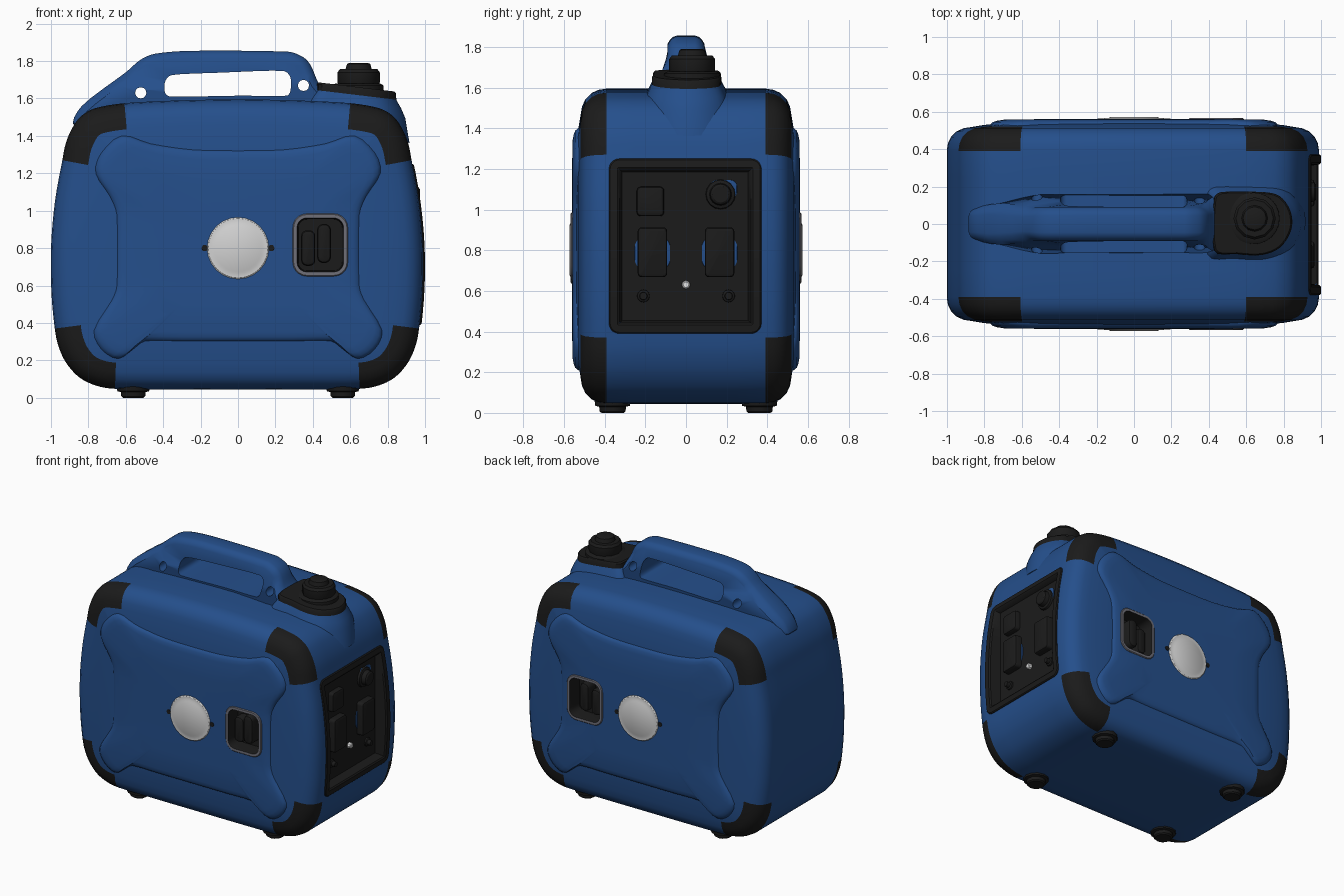
import bpy, bmesh, math
from mathutils import Vector

if "Cube" in bpy.data.objects:
    bpy.data.objects.remove(bpy.data.objects["Cube"])


def material(name, rgb):
    m = bpy.data.materials.new(name)
    m.diffuse_color = (*rgb, 1)
    m.use_nodes = True
    m.node_tree.nodes["Principled BSDF"].inputs["Base Color"].default_value = m.diffuse_color
    return m


BLUE = material("blue_shell", (0.018, 0.078, 0.26))
BLACK = material("black_plastic", (0.011, 0.011, 0.011))
SILVER = material("light_grey", (0.65, 0.65, 0.65))
GREY = material("frame_grey", (0.16, 0.16, 0.19))
WHITE = material("white", (0.9, 0.9, 0.9))


# ---- outlines (2D) ----
def spline(pts, n=4):
    """Closed smooth curve through the points, counter-clockwise."""
    P = [Vector(p) for p in pts]
    c = len(P)
    if sum(P[i - 1].cross(P[i]) for i in range(c)) < 0:
        P.reverse()
    out = []
    for i in range(c):
        a, b, d, e = P[i - 1], P[i], P[(i + 1) % c], P[(i + 2) % c]
        m1, m2 = (d - a) / 2, (e - b) / 2
        lim = (d - b).length
        m1 = m1.normalized() * min(m1.length, lim)
        m2 = m2.normalized() * min(m2.length, lim)
        for k in range(n):
            t = k / n
            out.append(b * (2*t**3 - 3*t**2 + 1) + m1 * (t**3 - 2*t**2 + t)
                       + d * (3*t**2 - 2*t**3) + m2 * (t**3 - t**2))
    return out


def rrect(cx, cy, w, h, r, step=0.12):
    """Rounded rectangle with its long edges divided."""
    arc = []
    for q, (sx, sy) in enumerate([(1, 1), (-1, 1), (-1, -1), (1, -1)]):
        for k in range(6):
            a = (q + k / 5) * math.pi / 2
            arc.append(Vector((cx + sx * (w/2 - r) + r * math.cos(a), cy + sy * (h/2 - r) + r * math.sin(a))))
    out = []
    for i, p in enumerate(arc):
        q = arc[(i + 1) % len(arc)]
        n = max(1, math.ceil((q - p).length / step))
        out += [p.lerp(q, k / n) for k in range(n)]
    return out


def circle(cx, cy, r, n=24):
    return [Vector((cx + r * math.cos(2*math.pi*k/n), cy + r * math.sin(2*math.pi*k/n))) for k in range(n)]


def front(s):
    return lambda u, v, d: (u, s * d, v)


def side(u, v, d):
    return (d, u, v)


def up(u, v, d):
    return (u, v, d)


def prism(name, outline, stations, place, mats, rule=None, centre=(0, 0)):
    """Loft an outline through stations of (depth, inset, scale about centre)."""
    bm = bmesh.new()
    n, c = len(outline), Vector(centre)
    rings = []
    for d, inset, scale in stations:
        ring = []
        for i, p in enumerate(outline):
            t = (outline[(i + 1) % n] - outline[i - 1]).normalized()
            q = c + (p + Vector((-t.y, t.x)) * inset - c) * scale
            ring.append(bm.verts.new(place(q.x, q.y, d)))
        rings.append(ring)
    for k in range(len(rings) - 1):
        for i in range(n):
            j = (i + 1) % n
            f = bm.faces.new((rings[k][i], rings[k][j], rings[k+1][j], rings[k+1][i]))
            if rule:
                f.material_index = rule(k, (outline[i] + outline[j]) / 2)
    bm.faces.new(rings[0])
    cap = bm.faces.new(rings[-1])
    if rule:
        cap.material_index = rule(len(rings) - 1, c)
    bmesh.ops.recalc_face_normals(bm, faces=bm.faces)
    me = bpy.data.meshes.new(name)
    bm.to_mesh(me)
    bm.free()
    for m in mats:
        me.materials.append(m)
    ob = bpy.data.objects.new(name, me)
    bpy.context.collection.objects.link(ob)
    return ob


def cut(ob, cutters):
    bpy.context.view_layer.objects.active = ob
    for c in cutters:
        m = ob.modifiers.new("cut", 'BOOLEAN')
        m.operation, m.solver, m.object = 'DIFFERENCE', 'EXACT', c
        bpy.ops.object.modifier_apply(modifier=m.name)


def block(name, cx, cy, w, h, r, d0, d1, place, mat, soft=0.015):
    return prism(name, rrect(cx, cy, w, h, r), [(d0, 0, 1), (d1 - soft, 0, 1), (d1 - soft*0.3, soft*0.3, 1), (d1, soft, 1)],
                 place, [mat])


def lathe(name, cx, cy, profile, place, mat, n=24):
    """Round part from (depth, radius) pairs."""
    return prism(name, circle(cx, cy, 1, n), [(d, 0, r) for d, r in profile], place, [mat], centre=(cx, cy))


# ---- main shell with black corner pads ----
half = [(0.3, 0.045), (0.65, 0.048), (0.75, 0.065), (0.84, 0.11), (0.91, 0.19), (0.95, 0.28),
        (0.968, 0.37), (0.985, 0.55), (0.988, 0.8), (0.967, 1.05), (0.928, 1.27), (0.91, 1.36),
        (0.877, 1.44), (0.83, 1.505), (0.755, 1.548), (0.6, 1.575), (0.3, 1.59)]
shell_line = spline([(0, 0.045)] + half + [(0, 1.595)] + [(-1.012 * x, z) for x, z in reversed(half)])
S = [(0, 0, 1), (0.25, 0, 1), (0.39, 0, 1), (0.43, 0.006, 1), (0.465, 0.022, 1), (0.495, 0.052, 1),
     (0.512, 0.09, 1), (0.52, 0.14, 1), (0.53, 0.2, 1), (0.54, 0.2, 0.8), (0.542, 0.2, 0.4)]
S = [(-d, i, s) for d, i, s in reversed(S)] + S[1:]


def pad_rule(k, p):
    if k + 1 >= len(S):
        return 0
    edge = all(abs(S[j][0]) >= 0.385 and S[j][1] <= 0.145 for j in (k, k + 1))
    corner = (p.y > 1.27 and abs(p.x) > 0.605) or (p.y < 0.37 and abs(p.x) > 0.655)
    return int(edge and corner)


shell = prism("shell", shell_line, S, front(1), [BLUE, BLACK], pad_rule, (0, 0.8))

# ---- raised cover panels, windows and round badges, front and back ----
panel_half = [(0.3, 0.3), (0.5, 0.3), (0.56, 0.26), (0.64, 0.21), (0.73, 0.26), (0.77, 0.36), (0.68, 0.52),
              (0.655, 0.6), (0.655, 0.98), (0.69, 1.08), (0.76, 1.2), (0.73, 1.31), (0.62, 1.4), (0.47, 1.36), (0.25, 1.33)]
panel_line = spline([(0, 0.3)] + panel_half + [(0, 1.325)] + [(-x, z) for x, z in reversed(panel_half)], 3)
cutters = []
for s, tag in ((-1, "front"), (1, "back")):
    F = front(s)
    panel = prism(tag + "_cover", panel_line,
                  [(0.5, 0, 1.01), (0.53, 0, 1), (0.545, 0, 0.98), (0.552, 0, 0.95), (0.558, 0, 0.9), (0.561, 0, 0.6)],
                  F, [BLUE], centre=(0, 0.8))
    hole = prism("window_cutter", rrect(0.44, 0.817, 0.27, 0.31, 0.06), [(0.45, 0, 1), (0.7, 0, 1)], F, [BLUE])
    cut(panel, [hole])
    cutters.append(hole)
    prism(tag + "_window", rrect(0.44, 0.817, 0.295, 0.335, 0.075),
          [(0.43, 0, 1), (0.562, 0, 1), (0.567, 0.005, 1), (0.567, 0.023, 1), (0.555, 0.026, 1), (0.46, 0.03, 1)],
          F, [GREY, BLACK], lambda k, p: int(k >= 3), (0.44, 0.817))
    block(tag + "_window_lever", 0.375, 0.8, 0.075, 0.19, 0.03, 0.455, 0.53, F, BLACK, 0.02)
    block(tag + "_window_knob", 0.46, 0.825, 0.075, 0.21, 0.035, 0.455, 0.545, F, BLACK, 0.02)
    lathe(tag + "_badge", 0, 0.8, [(0.54, 0.165), (0.562, 0.165), (0.567, 0.158), (0.567, 0.135), (0.572, 0.125)], F, SILVER)
    for x in (-0.178, 0.178):
        lathe(tag + "_badge_notch", x, 0.8, [(0.54, 0.02), (0.564, 0.018)], F, BLACK, 6)


# ---- control panel on the right end ----
def bulge(u, v, d):
    """Depth measured from the curved end of the shell."""
    return (1.0 - 0.2 * (v - 0.7) ** 2 + d, u, v)


def cup(u, v, d):
    return (0.915, u, v) if d < -0.5 else bulge(u, v, d)


recess = prism("panel_cutter", rrect(0, 0.83, 0.69, 0.78, 0.04), [(0.905, 0, 1), (1.2, 0, 1)], side, [BLUE])
prism("control_panel", rrect(-0.004, 0.82, 0.75, 0.86, 0.05, 0.08),
      [(-0.13, 0, 1), (-0.006, 0, 1), (0, 0.006, 1), (0, 0.042, 1), (-0.008, 0.052, 1), (-1, 0.065, 1)],
      cup, [BLACK], centre=(0, 0.82))
block("square_socket", -0.175, 1.04, 0.135, 0.145, 0.02, 0.91, 0.955, side, BLACK)
lathe("round_switch", 0.17, 1.075, [(0.91, 0.075), (0.93, 0.07), (0.935, 0.055), (0.965, 0.05), (0.972, 0.04)], side, BLACK, 16)
block("switch_backing", 0.185, 1.1, 0.13, 0.09, 0.03, 0.912, 0.92, side, BLUE, 0.002)
for y in (-0.165, 0.165):
    block("outlet_backing", y, 0.785, 0.175, 0.16, 0.05, 0.912, 0.92, side, BLUE, 0.002)
    block("outlet_cover", y, 0.79, 0.145, 0.245, 0.02, 0.91, 0.965, side, BLACK)
    lathe("terminal", y * 1.27, 0.575, [(0.91, 0.032), (0.925, 0.03), (0.93, 0.02), (0.955, 0.018)], side, BLACK, 12)
lathe("ground_terminal", 0, 0.63, [(0.91, 0.022), (0.935, 0.02), (0.94, 0.014)], side, WHITE, 8)
cut(shell, cutters + [recess])

# ---- carrying handle ----
handle_line = spline([(-0.87, 1.45), (-0.835, 1.56), (-0.6, 1.74), (-0.52, 1.808), (-0.44, 1.84), (-0.25, 1.855),
                      (0.27, 1.85), (0.35, 1.82), (0.39, 1.775), (0.43, 1.685), (0.5, 1.6), (0.5, 1.5), (-0.6, 1.48)], 4)
H = [(0.05, 0, 1), (0.07, 0.006, 1), (0.088, 0.02, 1), (0.1, 0.04, 1)]
H = [(-d, i, s) for d, i, s in reversed(H)] + H
handle = prism("handle", handle_line, H, front(1), [BLUE], centre=(0, 1.7))
through = [(-0.3, 0, 1), (0.3, 0, 1)]
grip_line = spline([(-0.39, 1.63), (-0.39, 1.69), (-0.355, 1.725), (-0.1, 1.738), (0.24, 1.748), (0.28, 1.715),
                    (0.28, 1.64), (0.26, 1.615), (0, 1.615), (-0.36, 1.61)], 4)
grips = [prism("grip_cutter", grip_line, through, front(1), [BLUE])]
for x, z in ((-0.52, 1.63), (0.35, 1.67)):
    grips.append(prism("strap_cutter", circle(x, z, 0.03, 12), through, front(1), [BLUE]))
cut(handle, grips)
for v in handle.data.vertices:      # wide feet, slim grip, narrow rear tail
    f = min(1.6, max(0.9, 1.6 - 5 * (v.co.z - 1.6)))
    v.co.y *= f * (1 - 0.45 * min(1, max(0, (-0.5 - v.co.x) / 0.35)))
for c in cutters + grips + [recess]:
    bpy.data.objects.remove(c)

# ---- filler neck and cap ----
neck_line = spline([(0.43, -0.14), (0.55, -0.16), (0.68, -0.165), (0.78, -0.125), (0.84, -0.03), (0.835, 0.07),
                    (0.775, 0.15), (0.68, 0.17), (0.47, 0.17), (0.43, 0.14)], 4)


def slope(u, v, d):
    return (u, v, d - 0.12 * (u - 0.44))


prism("neck_skirt", neck_line, [(1.42, 0, 1.35), (1.55, 0, 1.24), (1.6, 0, 1.13), (1.63, 0, 1.04), (1.645, 0, 1.0)],
      slope, [BLUE], centre=(0.64, 0))
prism("neck_plate", neck_line, [(1.63, 0, 1.01), (1.675, 0, 1.0), (1.685, 0, 0.96)], slope, [BLACK], centre=(0.64, 0))
lathe("filler_collar", 0.64, 0.03, [(1.6, 0.14), (1.67, 0.138), (1.68, 0.12)], up, BLACK)
lathe("filler_cap", 0.645, 0.03, [(1.66, 0.1), (1.685, 0.113), (1.74, 0.113), (1.757, 0.1), (1.757, 0.07),
                                  (1.785, 0.062), (1.79, 0.05)], up, BLACK, 12)

# ---- feet ----
for x in (-0.56, 0.56):
    for y in (-0.38, 0.38):
        lathe("foot", x, y * 0.95, [(0, 0.055), (0.008, 0.064), (0.03, 0.066), (0.035, 0.085), (0.07, 0.09)], up, BLACK, 12)

for ob in bpy.context.scene.objects:
    ob.select_set(True)
bpy.context.view_layer.objects.active = shell
bpy.ops.object.shade_smooth_by_angle(angle=math.radians(35))
